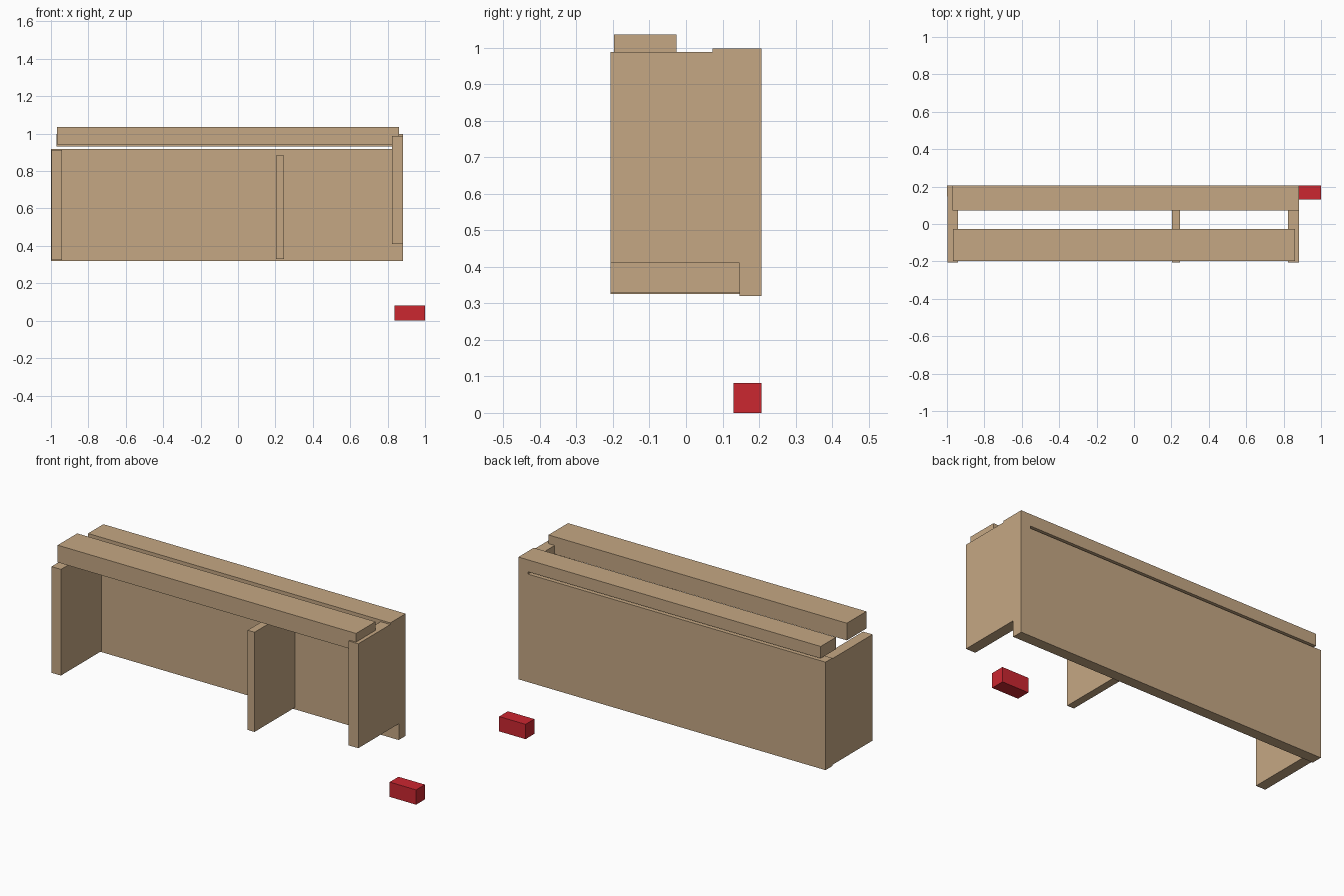
import bpy

if "Cube" in bpy.data.objects:
    bpy.data.objects.remove(bpy.data.objects["Cube"])


def material(name, color):
    mat = bpy.data.materials.new(name)
    mat.diffuse_color = color
    mat.use_nodes = True
    mat.node_tree.nodes["Principled BSDF"].inputs["Base Color"].default_value = mat.diffuse_color
    return mat


def box(name, x, y, z, mat):
    """Box from its (min, max) range on each axis."""
    bpy.ops.mesh.primitive_cube_add(size=1)
    ob = bpy.context.object
    ob.name = name
    ob.location = [(a + b) / 2 for a, b in (x, y, z)]
    ob.scale = [b - a for a, b in (x, y, z)]
    bpy.ops.object.transform_apply(location=True, rotation=False, scale=True)
    ob.data.materials.append(mat)
    return ob


wood = material("wood", (0.56, 0.39, 0.23, 1))
red = material("red", (0.60, 0.02, 0.03, 1))

FRONT, BACK = -0.207, 0.207

# Back board and the three uprights
box("back_panel", (-1.0, 0.882), (0.147, BACK), (0.32, 0.918), wood)
box("left_upright", (-0.998, -0.94), (FRONT, 0.15), (0.325, 0.913), wood)
box("middle_upright", (0.204, 0.246), (FRONT, 0.15), (0.33, 0.882), wood)
box("right_upright", (0.823, 0.882), (FRONT, BACK), (0.41, 0.988), wood)

# Long top rails
box("back_rail", (-0.97, 0.882), (0.073, BACK), (0.931, 0.997), wood)
box("front_rail", (-0.967, 0.861), (-0.197, -0.026), (0.941, 1.036), wood)

# Loose red block on the floor
box("red_block", (0.838, 1.0), (0.13, BACK), (0.0, 0.082), red)
